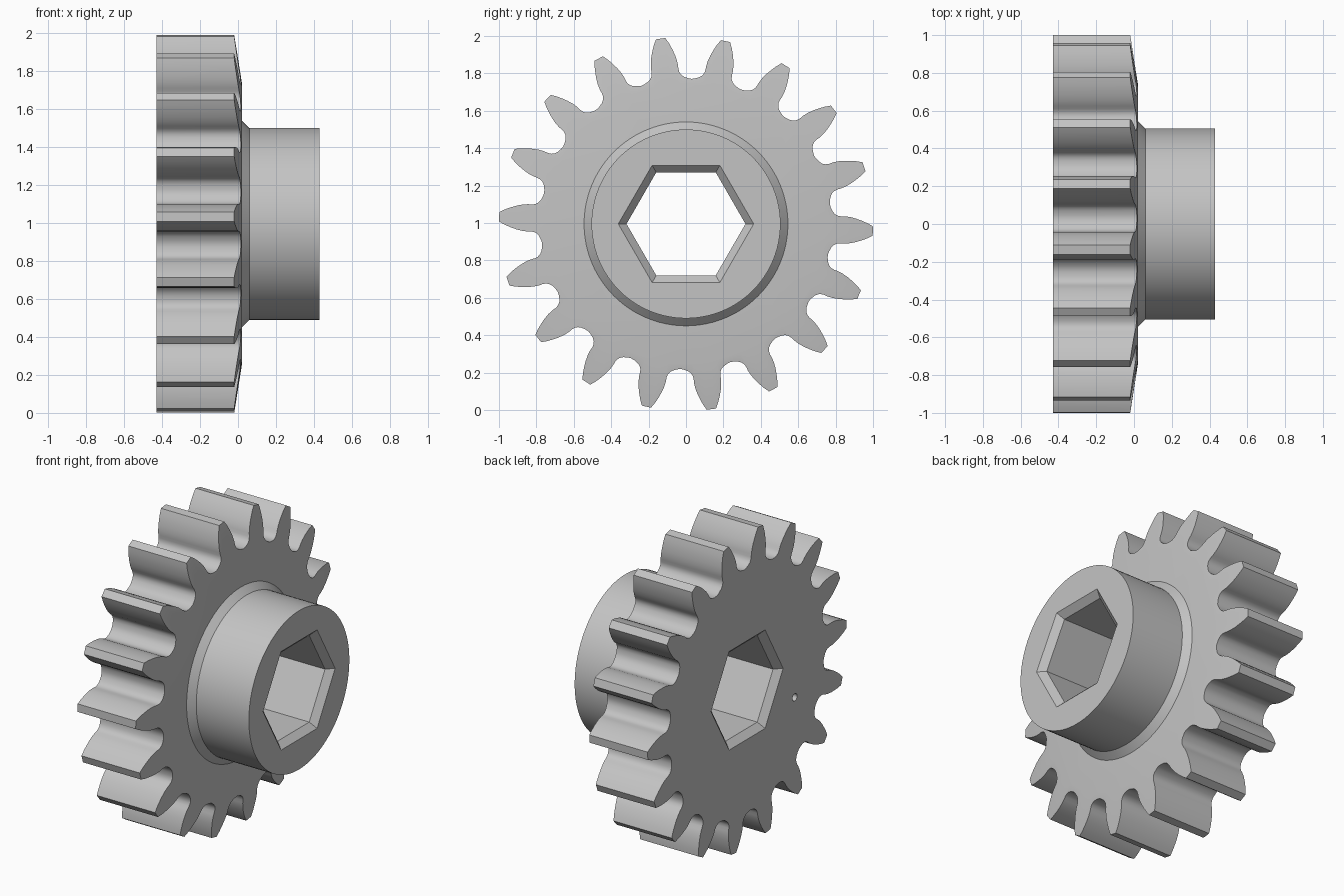
import bpy, bmesh, math

if "Cube" in bpy.data.objects:
    bpy.data.objects.remove(bpy.data.objects["Cube"], do_unlink=True)

TEETH = 18
PHASE = math.radians(-2.2)
AXIS_Z = 0.995

grey = bpy.data.materials.new("metal_grey")
grey.use_nodes = True
colour = (0.55, 0.55, 0.55, 1)
grey.diffuse_color = colour
grey.node_tree.nodes["Principled BSDF"].inputs["Base Color"].default_value = colour


def polar(x, r, a, y=0, z=AXIS_Z):
    return (x, y + r * math.cos(a), z + r * math.sin(a))


def loft(name, rings):
    """Closed solid through rings of equal length, capped at both ends."""
    bm = bmesh.new()
    loops = [[bm.verts.new(p) for p in ring] for ring in rings]
    n = len(loops[0])
    for a, b in zip(loops, loops[1:]):
        for i in range(n):
            j = (i + 1) % n
            bm.faces.new((a[i], a[j], b[j], b[i]))
    bm.faces.new(loops[0])
    bm.faces.new(loops[-1])
    bmesh.ops.recalc_face_normals(bm, faces=bm.faces)
    mesh = bpy.data.meshes.new(name)
    bm.to_mesh(mesh)
    bm.free()
    mesh.materials.append(grey)
    ob = bpy.data.objects.new(name, mesh)
    bpy.context.collection.objects.link(ob)
    return ob


def lathe(name, profile, sides, y=0, z=AXIS_Z):
    """Turn (x, radius) points about an axis along x."""
    return loft(name, [[polar(x, r, math.tau * i / sides, y, z)
                        for i in range(sides)] for x, r in profile])


def cut(ob, cutter):
    bpy.ops.object.select_all(action='DESELECT')
    ob.select_set(True)
    bpy.context.view_layer.objects.active = ob
    mod = ob.modifiers.new("cut", 'BOOLEAN')
    mod.operation = 'DIFFERENCE'
    mod.solver = 'EXACT'
    mod.object = cutter
    bpy.ops.object.modifier_apply(modifier=mod.name)


# Tooth flank from root to tip: (radius, half width)
flank = [(0.779, 0.118), (0.787, 0.097), (0.798, 0.083), (0.812, 0.075),
         (0.83, 0.072), (0.85, 0.073), (0.88, 0.070), (0.91, 0.063),
         (0.94, 0.053), (0.97, 0.041), (1.0, 0.025)]
half = [(r, math.asin(w / r)) for r, w in flank]
tooth = [(r, -a) for r, a in half] + [(r, a) for r, a in reversed(half)]
tooth.append((0.776, math.pi / TEETH))
outline = [(r, a + PHASE + math.tau * k / TEETH)
           for k in range(TEETH) for r, a in tooth]

# Toothed wheel with a shallow conical front
CONE_R = 0.745
gear = loft("gear_wheel", [
    [polar(-0.43, r, a) for r, a in outline],
    [polar(0.02 - 0.04 * (r - CONE_R) / (1 - CONE_R), r, a) for r, a in outline],
    [polar(0.02, CONE_R, a) for r, a in outline],
])

# Hub with a flared foot
hub = lathe("hub", [(0.02, 0.545), (0.06, 0.505), (0.43, 0.505)], 96)

# Hexagonal bore, chamfered at both ends
bore = lathe("bore_cutter", [(-0.44, 0.373), (-0.39, 0.318),
                             (0.39, 0.318), (0.44, 0.373)], 6)
# Small blind timing mark on the flat face
mark = lathe("mark_cutter", [(-0.5, 0.023), (-0.38, 0.023)], 24, -0.48, 0.765)

cut(gear, bore)
cut(gear, mark)
cut(hub, bore)
for cutter in (bore, mark):
    bpy.data.objects.remove(cutter, do_unlink=True)

# Smooth shading with sharp corners
bpy.ops.object.select_all(action='DESELECT')
for ob in (gear, hub):
    ob.select_set(True)
bpy.context.view_layer.objects.active = gear
bpy.ops.object.shade_smooth_by_angle(angle=math.radians(30))
